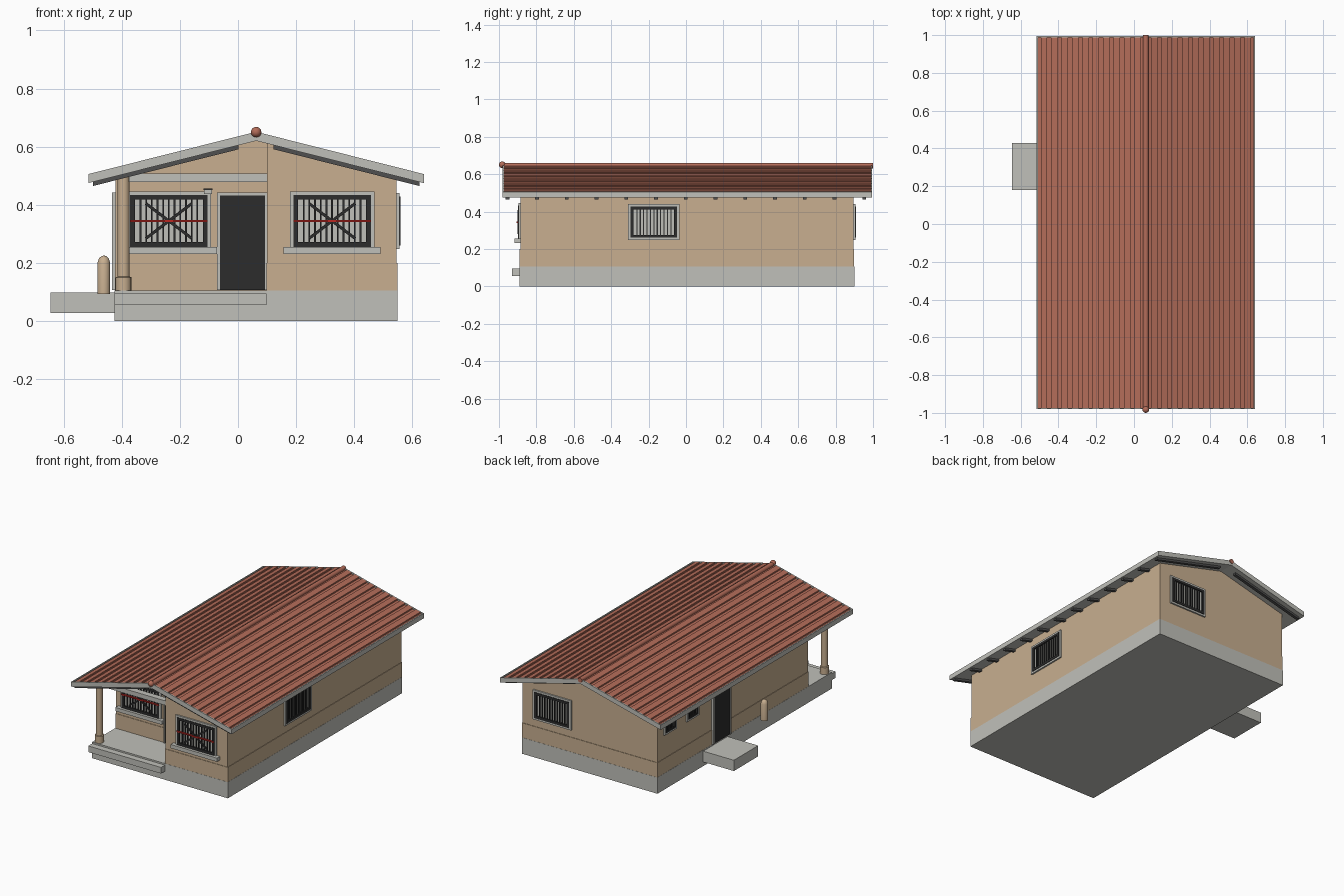
import bpy, bmesh, math
from mathutils import Matrix, Vector

if "Cube" in bpy.data.objects:
    bpy.data.objects.remove(bpy.data.objects["Cube"])


def material(name, rgb):
    m = bpy.data.materials.new(name)
    m.use_nodes = True
    m.diffuse_color = (*rgb, 1)
    m.node_tree.nodes["Principled BSDF"].inputs["Base Color"].default_value = (*rgb, 1)
    return m


PLASTER = material("tan plaster", (0.58, 0.43, 0.28))
CONCRETE = material("light concrete", (0.53, 0.53, 0.49))
TILE = material("terracotta", (0.45, 0.15, 0.1))
IRON = material("charcoal iron", (0.025, 0.025, 0.025))
TIMBER = material("dark grey timber", (0.08, 0.08, 0.08))
RED = material("red bar", (0.5, 0.02, 0.015))

RIDGE_X, RIDGE_Z, SLOPE = 0.0625, 0.62, 0.252
LEFT, RIGHT = -0.515, 0.64
FRONT, BACK = -0.98, 0.995


def finish(name, bm, mats):
    bmesh.ops.recalc_face_normals(bm, faces=bm.faces)
    mesh = bpy.data.meshes.new(name)
    bm.to_mesh(mesh)
    bm.free()
    for m in mats:
        mesh.materials.append(m)
    obj = bpy.data.objects.new(name, mesh)
    bpy.context.collection.objects.link(obj)
    return obj


def add_box(bm, x, y, z, index=0, tilt=0):
    """Box from three (low, high) ranges, optionally tilted about its y axis."""
    mid = Vector([(a + b) / 2 for a, b in (x, y, z)])
    size = [b - a for a, b in (x, y, z)]
    mat = Matrix.Translation(mid) @ Matrix.Rotation(tilt, 4, 'Y') @ Matrix.Diagonal((*size, 1))
    verts = bmesh.ops.create_cube(bm, size=1, matrix=mat)["verts"]
    for f in {f for v in verts for f in v.link_faces}:
        f.material_index = index


def box(name, x, y, z, mat):
    bm = bmesh.new()
    add_box(bm, x, y, z)
    return finish(name, bm, [mat])


def add_prism(bm, points, y0, y1):
    face = bm.faces.new([bm.verts.new((x, y0, z)) for x, z in points])
    ext = bmesh.ops.extrude_face_region(bm, geom=[face])["geom"]
    bmesh.ops.translate(bm, vec=(0, y1 - y0, 0),
                        verts=[v for v in ext if isinstance(v, bmesh.types.BMVert)])


def under(x):
    return RIDGE_Z - SLOPE * abs(x - RIDGE_X)


def add_band(bm, xa, xb, lo, hi, y0, y1):
    """Layer following the roof pitch between two heights above its underside."""
    xs = [xa, RIDGE_X, xb] if xa < RIDGE_X < xb else [xa, xb]
    add_prism(bm, [(x, under(x) + lo) for x in xs] +
              [(x, under(x) + hi) for x in reversed(xs)], y0, y1)


def band(name, mat, *args):
    bm = bmesh.new()
    add_band(bm, *args)
    return finish(name, bm, [mat])


def wall(name, xa, xb, y0, y1, bottom=0.105):
    xs = [xb, RIDGE_X, xa] if xa < RIDGE_X < xb else [xb, xa]
    bm = bmesh.new()
    add_prism(bm, [(xa, bottom), (xb, bottom)] + [(x, under(x) + 0.005) for x in xs], y0, y1)
    return finish(name, bm, [PLASTER])


def lathe(name, profile, x, y, mat, sides=16):
    bm = bmesh.new()
    verts = [bm.verts.new((r, 0, z)) for r, z in profile]
    edges = [bm.edges.new(p) for p in zip(verts, verts[1:])]
    bmesh.ops.spin(bm, geom=verts + edges, cent=(0, 0, 0), axis=(0, 0, 1),
                   angle=math.tau, steps=sides)
    bmesh.ops.remove_doubles(bm, verts=bm.verts, dist=1e-5)
    obj = finish(name, bm, [mat])
    obj.location = (x, y, 0)
    smooth(obj)
    return obj


def smooth(obj):
    bpy.ops.object.select_all(action='DESELECT')
    obj.select_set(True)
    bpy.context.view_layer.objects.active = obj
    bpy.ops.object.shade_smooth_by_angle(angle=math.radians(40))


def place(obj, centre, facing):
    obj.location = (*centre, 0)
    obj.rotation_euler.z = math.radians(facing)


def window(name, centre, facing, width, z0, z1, bars=11, ornate=False):
    """Barred window whose outward side is local -y."""
    bm = bmesh.new()
    w, rim, iron = width / 2, 0.012, min(0.016, width / 10)
    mid = (z0 + z1) / 2
    add_box(bm, (-w, w), (-0.003, 0.003), (z0, z1), 0)
    for index, a, b, out in ((0, w + rim, w, 0.01), (1, w, w - iron, 0.013)):
        t, h = a - b, (z1 - z0) / 2 + (rim if index == 0 else 0)
        for s in (-1, 1):
            add_box(bm, sorted((s * a, s * b)), (-out, 0.003), (mid - h, mid + h), index)
            add_box(bm, (-a, a), (-out, 0.003), sorted((mid + s * h, mid + s * (h - t))), index)
    for i in range(1, bars + 1):
        x = -w + iron + (width - 2 * iron) * i / (bars + 1)
        add_box(bm, (x - 0.003, x + 0.003), (-0.01, -0.002), (z0, z1), 1)
    if ornate:
        for s in (-1, 1):
            add_box(bm, (-0.1, 0.1), (-0.016, -0.009), (mid - 0.005, mid + 0.005), 1, s * 0.65)
        add_box(bm, (-w, w), (-0.019, -0.01), (mid - 0.004, mid + 0.004), 2)
        add_box(bm, (-w - 0.033, w + 0.033), (-0.03, 0.003), (z0 - 0.024, z0), 0)
    place(finish(name, bm, [CONCRETE, IRON, RED]), centre, facing)


def door(name, centre, facing, width, z0, z1):
    bm = bmesh.new()
    w = width / 2
    add_box(bm, (-w, w), (-0.006, 0.003), (z0, z1), 1)
    for s in (-1, 1):
        add_box(bm, sorted((s * w, s * (w + 0.01))), (-0.01, 0.003), (z0, z1 + 0.01), 0)
    add_box(bm, (-w, w), (-0.01, 0.003), (z1, z1 + 0.01), 0)
    place(finish(name, bm, [CONCRETE, IRON]), centre, facing)


# Foundation, steps and walls
box("foundation", (-0.425, 0.55), (-0.89, 0.9), (0, 0.105), CONCRETE)
box("porch_step", (-0.425, 0.098), (-0.93, -0.89), (0.055, 0.095), CONCRETE)
box("side_step", (-0.645, -0.425), (0.18, 0.43), (0.027, 0.097), CONCRETE)
wall("main_walls", -0.421, 0.546, -0.65, 0.896)
wall("front_room_walls", 0.1, 0.546, -0.886, -0.65)
box("main_wainscot", (-0.424, 0.549), (-0.653, 0.899), (0.105, 0.2), PLASTER)
box("front_room_wainscot", (0.098, 0.549), (-0.889, -0.65), (0.105, 0.2), PLASTER)

# Porch column, beam, lamp and garden post
lathe("porch_column", [(0, 0.105), (0.027, 0.105), (0.027, 0.15), (0.021, 0.152),
                       (0.021, 0.502), (0, 0.502)], -0.394, -0.86, PLASTER)
box("porch_beam", (-0.375, 0.1), (-0.88, -0.84), (0.478, 0.507), CONCRETE)
box("porch_lamp", (-0.117, -0.09), (-0.68, -0.65), (0.437, 0.45), CONCRETE)
box("lamp_cap", (-0.119, -0.088), (-0.682, -0.65), (0.45, 0.456), IRON)
lathe("garden_post", [(0, 0.092), (0.022, 0.092), (0.022, 0.2), (0.017, 0.215),
                      (0.008, 0.223), (0, 0.225)], -0.462, -0.145, PLASTER)

# Windows and doors
window("front_window", (0.324, -0.886), 0, 0.267, 0.255, 0.433, ornate=True)
window("porch_window", (-0.238, -0.65), 0, 0.267, 0.255, 0.433, ornate=True)
window("right_window", (0.546, -0.172), 90, 0.25, 0.26, 0.428)
window("back_window", (0.33, 0.896), 180, 0.25, 0.26, 0.428)
for i, y in enumerate((0.77, 0.54)):
    window(f"small_window_{i + 1}", (-0.421, y), -90, 0.1, 0.365, 0.42, bars=4)
door("front_door", (0.015, -0.653), 0, 0.155, 0.107, 0.432)
door("side_door", (-0.424, 0.247), -90, 0.165, 0.107, 0.432)

# Roof deck and fascia boards
band("roof_soffit", CONCRETE, LEFT, RIGHT, 0, 0.014, FRONT, BACK)
band("roof_deck", TILE, LEFT + 0.004, RIGHT - 0.004, 0.014, 0.022, FRONT + 0.004, BACK - 0.004)
band("front_fascia", CONCRETE, LEFT, RIGHT, 0, 0.031, FRONT, FRONT + 0.007)
band("back_fascia", CONCRETE, LEFT, RIGHT, 0, 0.031, BACK - 0.007, BACK)
band("left_fascia", CONCRETE, LEFT, LEFT + 0.007, 0, 0.031, FRONT, BACK)
band("right_fascia", CONCRETE, RIGHT - 0.007, RIGHT, 0, 0.031, FRONT, BACK)

# Raised tile courses and rafters on both slopes
courses, rafters = bmesh.new(), bmesh.new()
for side in (-1, 1):
    for i in range(10):
        a = 0.027 + i * 0.055
        xa, xb = sorted((RIDGE_X + side * a, RIDGE_X + side * (a + 0.034)))
        add_band(courses, xa, xb, 0.02, 0.031, FRONT + 0.007, BACK - 0.007)
    xa, xb = sorted((RIDGE_X + side * 0.06, RIDGE_X + side * 0.562))
    for i in range(13):
        y = -0.955 + i * 0.159
        add_band(rafters, xa, xb, -0.014, 0.002, y - 0.01, y + 0.01)
finish("tile_courses", courses, [TILE])
finish("rafters", rafters, [TIMBER])

# Ridge cap with a ball at the front
bm = bmesh.new()
bmesh.ops.create_cone(bm, cap_ends=True, segments=12, radius1=0.015, radius2=0.015, depth=1.98,
                      matrix=Matrix.Translation((RIDGE_X, 0.01, 0.645)) @
                      Matrix.Rotation(math.pi / 2, 4, 'X'))
bmesh.ops.create_uvsphere(bm, u_segments=16, v_segments=10, radius=0.018,
                          matrix=Matrix.Translation((RIDGE_X, -0.982, 0.65)))
smooth(finish("ridge_cap", bm, [TILE]))
